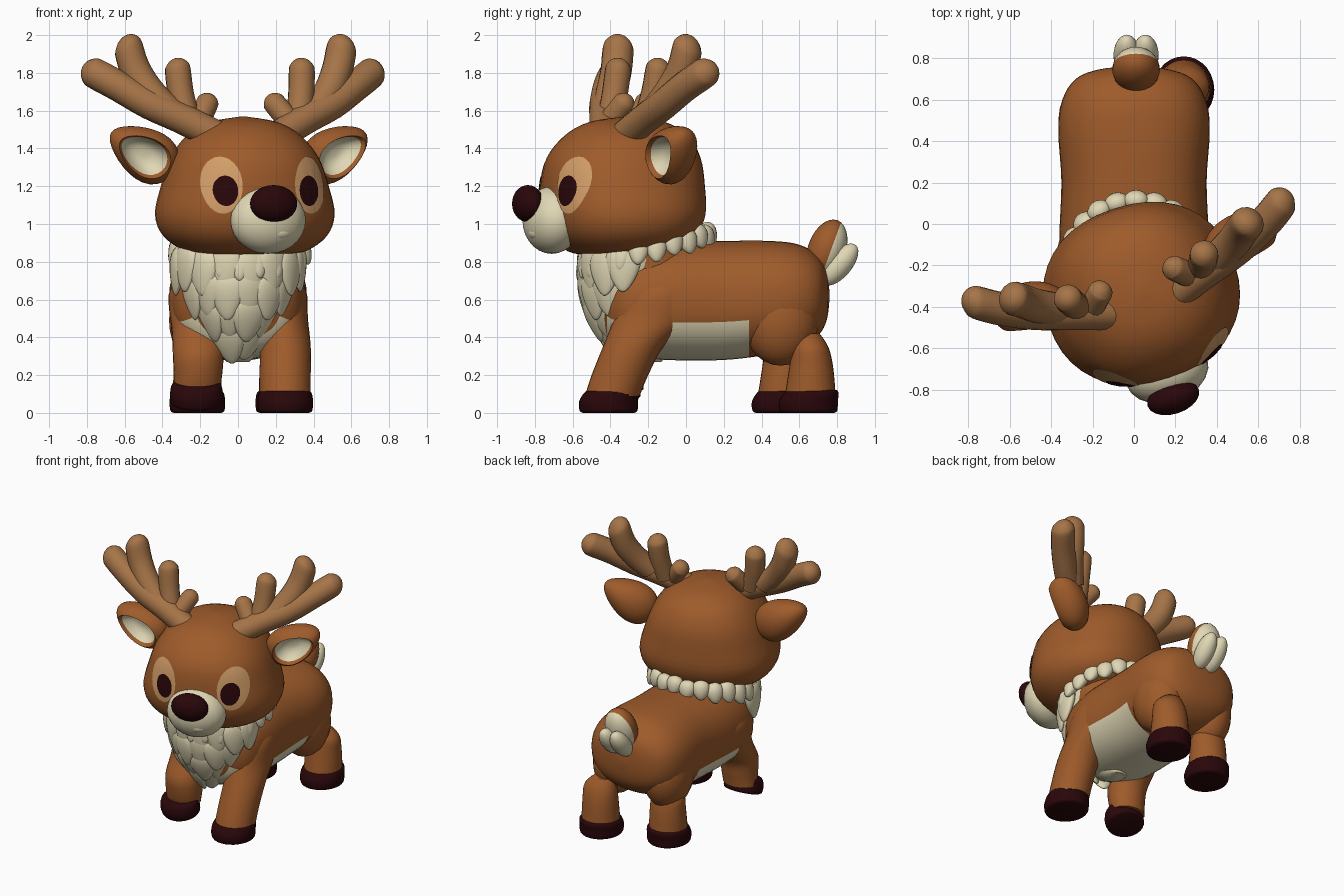
import bpy, bmesh, math
from math import sin, cos, pi
from mathutils import Matrix, Vector
from mathutils.bvhtree import BVHTree

cube = bpy.data.objects.get("Cube")
if cube:
    bpy.data.objects.remove(cube, do_unlink=True)


def material(name, rgb):
    m = bpy.data.materials.new(name)
    m.use_nodes = True
    m.diffuse_color = (*rgb, 1)
    m.node_tree.nodes["Principled BSDF"].inputs["Base Color"].default_value = (*rgb, 1)
    return m


BROWN = material("coat_brown", (0.345, 0.105, 0.024))
CREAM = material("fur_cream", (0.75, 0.68, 0.46))
TAN = material("antler_tan", (0.38, 0.175, 0.064))
PATCH = material("eye_patch_tan", (0.65, 0.345, 0.14))
DARK = material("dark_maroon", (0.022, 0.002, 0.003))
I = Matrix.Identity(4)


def finish(name, bm, mats, matrix=I, rule=None, angle=50):
    """Colour faces by rule, place, smooth and link."""
    if rule:
        for f in bm.faces:
            f.material_index = rule(f.calc_center_median())
    bm.transform(matrix)
    bmesh.ops.recalc_face_normals(bm, faces=bm.faces)
    me = bpy.data.meshes.new(name)
    bm.to_mesh(me)
    bm.free()
    for m in mats:
        me.materials.append(m)
    me.shade_smooth()
    me.set_sharp_from_angle(angle=math.radians(angle))
    ob = bpy.data.objects.new(name, me)
    bpy.context.collection.objects.link(ob)
    return ob


def spline(secs, sub):
    """Catmull-Rom resampling of section tuples."""
    s = [secs[0]] + list(secs) + [secs[-1]]
    out = []
    for a, b, c, d in zip(s, s[1:], s[2:], s[3:]):
        for k in range(sub):
            t = k / sub
            out.append([q + t / 2 * (r - p + t * (2 * p - 5 * q + 4 * r - w + t * (3 * (q - r) + w - p)))
                        for p, q, r, w in zip(a, b, c, d)])
    return out + [list(secs[-1])]


def loft(name, secs, mats, axis=(0, 0, 1), matrix=I, n=28, sub=4, power=2, rule=None):
    """Sections are x, y, z, half width, half depth."""
    bm = bmesh.new()
    q = Vector((0, 0, 1)).rotation_difference(Vector(axis))
    sq = lambda v: math.copysign(abs(v) ** (2 / power), v)
    rings = []
    for x, y, z, ra, rb in spline(secs, sub):
        rings.append([bm.verts.new(Vector((x, y, z)) + q @ Vector(
            (ra * sq(cos(2 * pi * i / n)), rb * sq(sin(2 * pi * i / n)), 0))) for i in range(n)])
    for a, b in zip(rings, rings[1:]):
        for i in range(n):
            j = (i + 1) % n
            bm.faces.new((a[i], a[j], b[j], b[i]))
    bm.faces.new(rings[0])
    bm.faces.new(rings[-1])
    return finish(name, bm, mats, matrix, rule)


def branch(name, pts, r, mat, matrix):
    """Tube with a rounded tip."""
    pts = [Vector(p) for p in pts]
    d = (pts[-1] - pts[-2]).normalized()
    secs = [(*p, r, r) for p in pts]
    for t in (0.5, 1.0, 1.35, 1.53):
        secs.append((*(pts[-1] + d * r * sin(t)), r * cos(t), r * cos(t)))
    loft(name, secs, [mat], pts[-1] - pts[0], matrix, n=16, sub=3)


def blobs(name, places, mats, matrix=I, taper=0, rule=None):
    """Ellipsoids joined in one object; taper narrows the lower end."""
    bm = bmesh.new()
    for p in places:
        vs = bmesh.ops.create_uvsphere(bm, u_segments=20, v_segments=14, radius=1)["verts"]
        for v in vs:
            k = 1 + taper * v.co.z
            v.co = p @ Vector((v.co.x * k, v.co.y * k, v.co.z))
    return finish(name, bm, mats, matrix, rule, 80)


def place(loc, size, turn=0, tilt=0):
    return (Matrix.Translation(loc) @ Matrix.Rotation(turn, 4, 'Z')
            @ Matrix.Rotation(tilt, 4, 'X') @ Matrix.Diagonal((*size, 1)))


# Body with cream belly
loft("body", [(0, -.46, .6, .14, .12), (0, -.4, .58, .26, .22), (0, -.3, .58, .335, .28),
              (0, -.1, .59, .36, .31), (0, .2, .595, .35, .315), (0, .45, .61, .365, .30),
              (0, .6, .615, .345, .275), (0, .7, .62, .28, .21), (0, .745, .62, .17, .13),
              (0, .76, .62, .03, .02)], [BROWN, CREAM], axis=(0, 1, 0), n=40, power=2.3,
     rule=lambda c: int(c.z < .5 and -.42 < c.y < .33))
loft("neck", [(0, -.16, .65, .31, .26), (.01, -.2, .8, .29, .27), (.03, -.26, .95, .27, .27)], [BROWN])

# Chest ruff: base, hanging tuft rows and a full collar
loft("chest_fur", [(.01, -.25, .92, .29, .28), (0, -.29, .77, .31, .255), (0, -.31, .62, .26, .225),
                   (0, -.29, .47, .19, .195), (0, -.24, .34, .13, .15), (0, -.2, .27, .06, .07)], [CREAM])
tufts = []
for z, count, spread, rx, ry, cy, tilt in ((.75, 8, 1.4, .325, .25, -.29, -.08), (.62, 6, 1.1, .265, .22, -.31, .08),
                                           (.50, 4, .8, .20, .19, -.30, .3), (.38, 2, .35, .14, .14, -.27, .4)):
    for i in range(count):
        a = spread * (2 * i / (count - 1) - 1)
        tufts.append(place((rx * sin(a), cy - ry * cos(a), z + .02 * (i % 2)), (.09, .04, .13), a, tilt))
blobs("chest_tufts", tufts, [CREAM], taper=.4)
collar = []
for i in range(22):
    a = 2 * pi * i / 22
    collar.append(place((.01 + .335 * sin(a), -.205 - .325 * cos(a), .865 - .07 * cos(a) + .012 * (i % 2)),
                        (.058, .045, .085 + .02 * cos(a)), a, -.38))
blobs("collar_tufts", collar, [CREAM], taper=.25)


# Legs and hooves
def hoof(name, x, y, matrix=I):
    loft(name, [(x, y, 0, .125, .135), (x, y, .012, .143, .153), (x, y, .06, .147, .156),
                (x, y + .015, .105, .14, .145), (x, y + .02, .12, .12, .13)], [DARK], matrix=matrix)


loft("left_front_leg", [(.25, -.39, .09, .135, .145), (.25, -.35, .2, .135, .15), (.25, -.28, .35, .135, .16),
                        (.24, -.18, .5, .13, .2), (.23, -.13, .65, .13, .19), (.2, -.1, .77, .08, .11)], [BROWN])
hoof("left_front_hoof", .25, -.41)
loft("right_front_leg", [(-.218, -.325, .12, .122, .098), (-.212, -.33, .2, .128, .115), (-.21, -.32, .31, .135, .13),
                         (-.21, -.24, .43, .14, .15), (-.23, -.16, .55, .135, .18), (-.23, -.13, .65, .13, .19),
                         (-.2, -.1, .77, .08, .11)], [BROWN])
hoof("right_front_hoof", 0, 0, place((-.22, -.35, .045), (.95, .78, .95), 0, .33))
for side, x, y in (("left", .24, .648), ("right", -.215, .505)):
    s = math.copysign(1, x)
    loft(side + "_back_leg", [(x, y + .01, .09, .13, .135), (x, y + .015, .25, .125, .115),
                              (x, y + .01, .35, .115, .095), (x * .9, y, .42, .07, .06)], [BROWN])
    blobs(side + "_thigh", [place((.205 * s, .5, .49), (.16, .2, .24))], [BROWN])
    hoof(side + "_back_hoof", x, y)

# Tail: brown above, cream underside with two tufts
blobs("tail", [place((.01, .745, .865), (.115, .165, .10), 0, pi / 2 - .35)], [BROWN, CREAM],
      rule=lambda c: int(c.y - .365 * (c.z - .865) > .77))
blobs("tail_tufts", [place((.01 + .045 * s, .812, .785), (.064, .066, .135), 0, -.7) for s in (1, -1)], [CREAM])

# Head, turned towards its left
H = Matrix.Translation((.036, -.335, 0)) @ Matrix.Rotation(math.radians(18), 4, 'Z')
head = loft("head", [(0, -.01, .832, .18, .16), (0, -.015, .855, .315, .265), (0, -.005, .935, .43, .375),
                     (0, 0, 1.05, .472, .425), (0, 0, 1.2, .438, .426), (0, .005, 1.35, .384, .402),
                     (0, .02, 1.47, .292, .322), (0, .025, 1.54, .17, .2), (0, .025, 1.568, .02, .02)],
            [BROWN], matrix=H, n=40, power=2.25)
blobs("muzzle", [place((0, -.395, 1.02), (.206, .15, .178))], [CREAM], H)
blobs("lower_lip", [place((.03, -.49, .955), (.07, .042, .04))], [CREAM], H)
blobs("nose", [place((-.01, -.525, 1.108), (.13, .078, .098))], [DARK], H)

# Eye plates wrapped on the head surface
tree = BVHTree.FromPolygons([H.inverted() @ v.co for v in head.data.vertices],
                            [list(p.vertices) for p in head.data.polygons])


def plate(name, x, z, rx, rz, lift, mat):
    bm = bmesh.new()
    n, rings = 28, 6

    def stick(k, i):
        px, pz = x + rx * k * cos(2 * pi * i / n), z + rz * k * sin(2 * pi * i / n)
        hit, nor, _, _ = tree.ray_cast(Vector((px, -1, pz)), Vector((0, 1, 0)))
        if nor.y > 0:
            nor = -nor
        return bm.verts.new(hit + nor * lift)

    prev = [stick(0, 0)] * n
    for k in range(1, rings + 1):
        ring = [stick(k / rings, i) for i in range(n)]
        for i in range(n):
            j = (i + 1) % n
            bm.faces.new((prev[i], ring[i], ring[j]) if k == 1 else (prev[i], ring[i], ring[j], prev[j]))
        prev = ring
    ob = finish(name, bm, [mat], H)
    front = H.to_3x3() @ Vector((0, -1, 0))
    if ob.data.polygons[0].normal.dot(front) < 0:
        ob.data.flip_normals()


# Paired head parts: eyes, cupped ears, antlers
def ear(name, matrix):
    bm = bmesh.new()
    bmesh.ops.create_uvsphere(bm, u_segments=28, v_segments=26, radius=1)
    for v in bm.verts:
        r = math.hypot(v.co.x, v.co.y)
        if v.co.z > 0 and r < .74:
            v.co.z = -.05 + .72 * (r / .74) ** 3
    for f in bm.faces:
        c = f.calc_center_median()
        f.material_index = int(c.z > -.5 and math.hypot(c.x, c.y) < .62)
    for v in bm.verts:
        v.co.y *= 1 - .3 * v.co.x
    along = Vector((.83, .08, .5)).normalized()
    face = Vector((.52, -.85, 0))
    face = (face - along * face.dot(along)).normalized()
    across = face.cross(along)
    frame = Matrix((along * .2, across * .135, face * .125)).transposed().to_4x4()
    finish(name, bm, [BROWN, CREAM], matrix @ Matrix.Translation((.535, .1, 1.38)) @ frame)


for side, s in (("left", 1), ("right", -1)):
    plate(side + "_eye_patch", .243 * s, 1.205, .098, .15, .004, PATCH)
    plate(side + "_eye", .228 * s, 1.175, .06, .08, .009, DARK)
    M = H @ Matrix.Diagonal((s, 1, 1, 1))
    ear(side + "_ear", M)
    branch(side + "_antler_beam", [(.16, -.05, 1.46), (.34, .01, 1.555), (.51, .065, 1.635), (.66, .135, 1.73),
                                   (.765, .2, 1.795)], .081, TAN, M)
    branch(side + "_antler_tall_tine", [(.41, .05, 1.6), (.5, .1, 1.7), (.56, .145, 1.81), (.59, .165, 1.915)],
           .083, TAN, M)
    branch(side + "_antler_middle_tine", [(.31, .03, 1.55), (.335, .065, 1.69), (.345, .085, 1.81)], .069, TAN, M)
    branch(side + "_antler_small_tine", [(.26, 0, 1.53), (.19, .065, 1.635)], .06, TAN, M)
